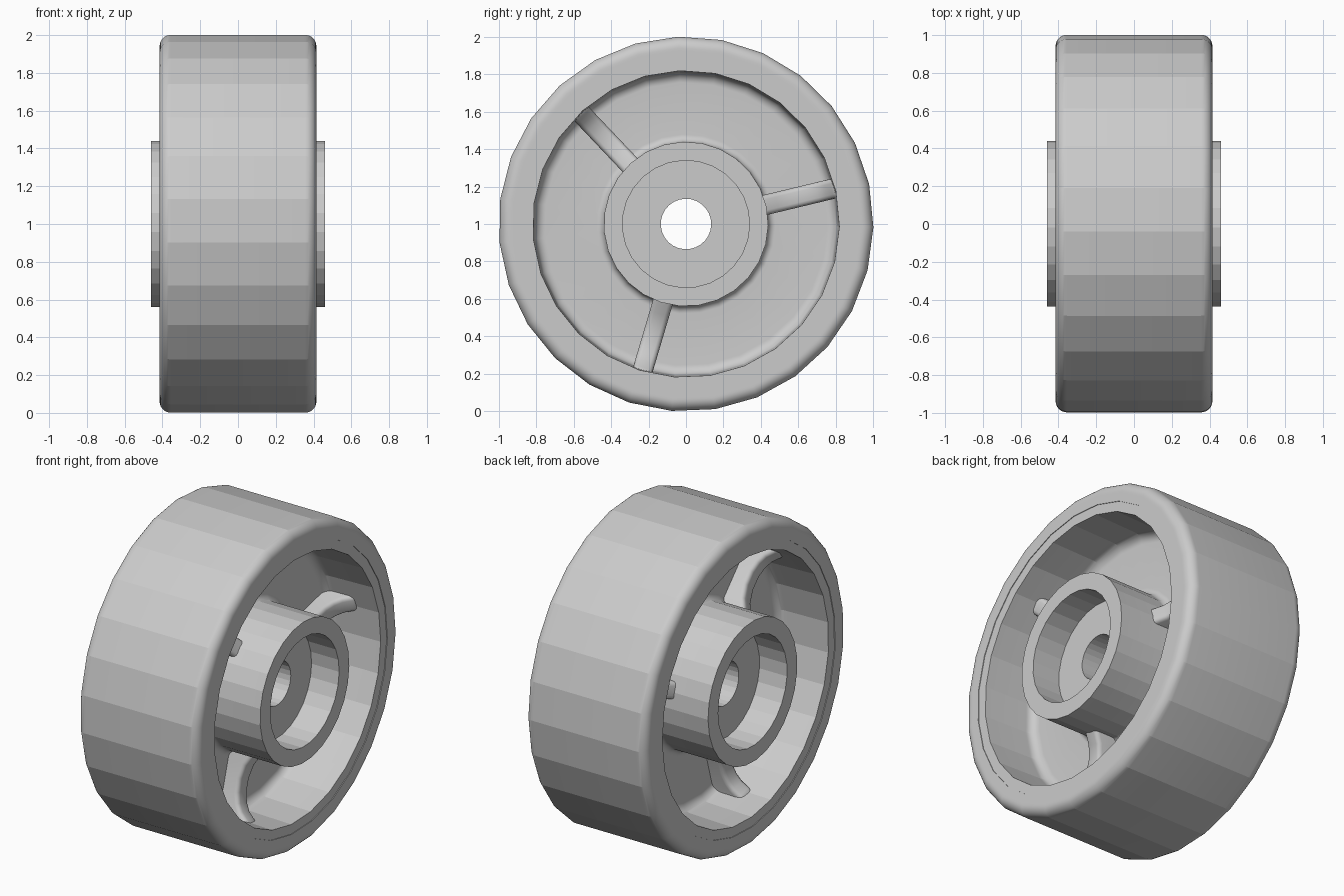
import bpy, bmesh, math
from mathutils import Matrix, Vector

if "Cube" in bpy.data.objects:
    bpy.data.objects.remove(bpy.data.objects["Cube"])

SIDES = 27
PHASE = math.radians(-1.0)


def arc(cx, cr, rad, a0, a1, n):
    """Points (x, radius) along a fillet arc."""
    return [(cx + rad * math.cos(math.radians(a0 + (a1 - a0) * i / n)),
             cr + rad * math.sin(math.radians(a0 + (a1 - a0) * i / n))) for i in range(n + 1)]


def finish(name, bm, angle):
    bmesh.ops.recalc_face_normals(bm, faces=bm.faces)
    me = bpy.data.meshes.new(name)
    bm.to_mesh(me)
    bm.free()
    ob = bpy.data.objects.new(name, me)
    bpy.context.collection.objects.link(ob)
    bpy.ops.object.select_all(action='DESELECT')
    ob.select_set(True)
    bpy.context.view_layer.objects.active = ob
    bpy.ops.object.shade_smooth_by_angle(angle=math.radians(angle))
    ob.location.z = 1
    return ob


def lathe(name, half, closed_mid, angle=12):
    """Revolve a half profile (x, r), mirrored in x, about the x axis."""
    pts = half + [(-x, r) for x, r in reversed(half)]
    bm = bmesh.new()
    rings = []
    for i in range(SIDES):
        a = PHASE + 2 * math.pi * i / SIDES
        rings.append([bm.verts.new((x, r * math.cos(a), r * math.sin(a))) for x, r in pts])
    n = len(pts)
    for i in range(SIDES):
        p, q = rings[i], rings[(i + 1) % SIDES]
        for j in range(n if closed_mid else n - 1):
            k = (j + 1) % n
            bm.faces.new((p[j], p[k], q[k], q[j]))
    return finish(name, bm, angle)


# Tyre tread with rounded shoulders (open where it sits on the core)
lathe("tyre", [(0.411, 0.88), (0.415, 0.88), (0.415, 0.93)]
      + arc(0.355, 0.942, 0.06, 0, 90, 8), False)

# Core: rim lip, recessed web, hub with counterbore and through hole
core = [(0.411, 0.88), (0.411, 0.82)]
core += arc(0.12, 0.757, 0.055, 90, 180, 9)
core += arc(0.105, 0.48, 0.04, 180, 270, 9)
core += [(0.46, 0.44), (0.46, 0.34), (0.27, 0.34), (0.27, 0.135)]
lathe("wheel_core", core, False)

# Three ribs standing on both sides of the web, dipping between hub and rim
TOP = [(0.39, 0.235), (0.44, 0.22), (0.50, 0.185), (0.58, 0.165), (0.66, 0.165),
       (0.72, 0.18), (0.765, 0.205), (0.80, 0.245), (0.82, 0.265), (0.85, 0.275)]
for k in range(3):
    bm = bmesh.new()
    outline = [(r, x) for r, x in TOP] + [(r, -x) for r, x in reversed(TOP)]
    face = bm.faces.new([bm.verts.new((x, r, -0.054)) for r, x in outline])
    ext = bmesh.ops.extrude_face_region(bm, geom=[face])
    bmesh.ops.translate(bm, vec=Vector((0, 0, 0.108)),
                        verts=[g for g in ext["geom"] if isinstance(g, bmesh.types.BMVert)])
    bmesh.ops.recalc_face_normals(bm, faces=bm.faces)
    edges = [e for e in bm.edges if e.calc_face_angle(0) > 1.0]
    bmesh.ops.bevel(bm, geom=edges, offset=0.025, segments=3, profile=0.5, affect='EDGES')
    bmesh.ops.rotate(bm, cent=(0, 0, 0), verts=bm.verts,
                     matrix=Matrix.Rotation(math.radians(13.5 + 120 * k), 3, 'X'))
    finish("rib_%d" % (k + 1), bm, 40)
